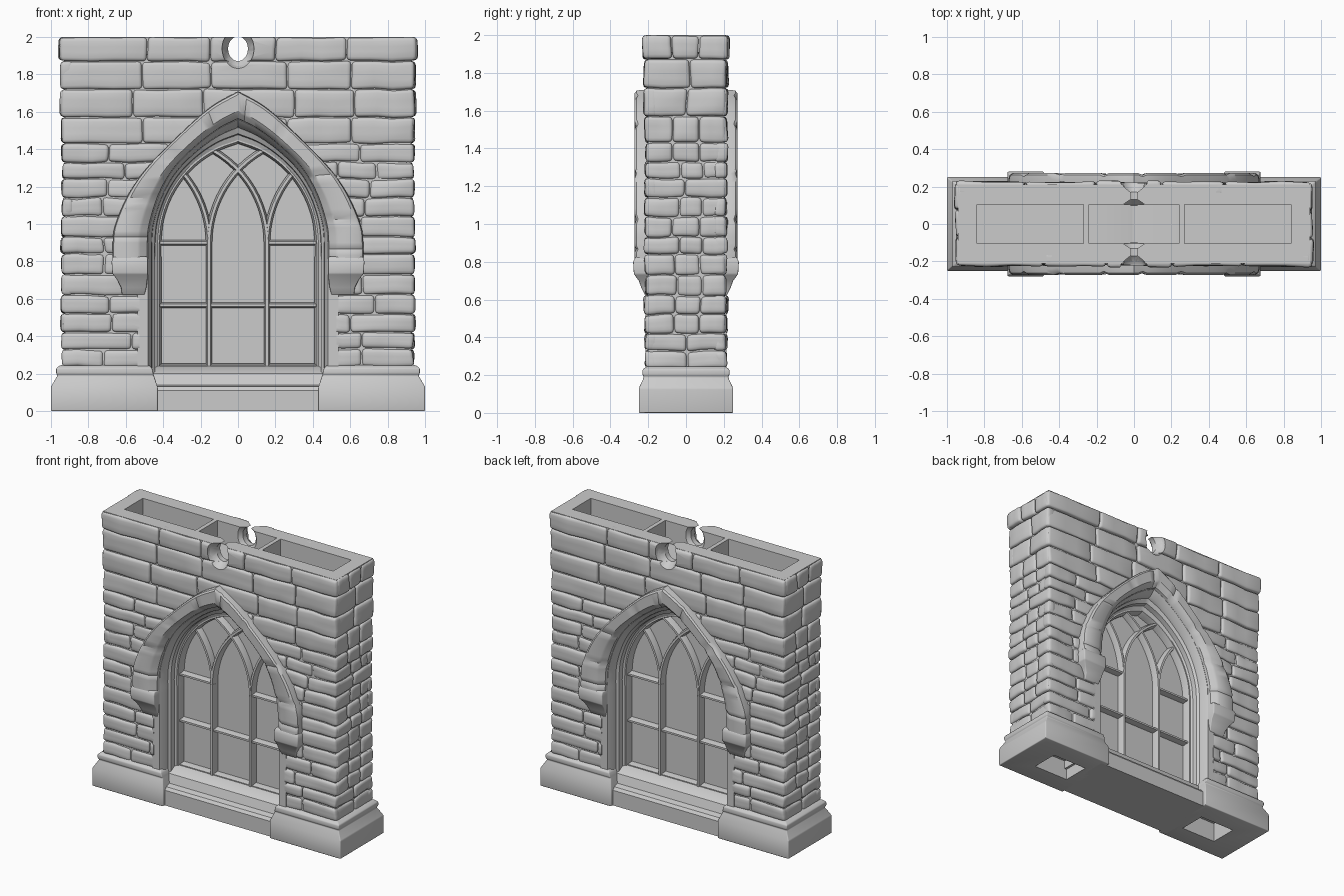
import bpy, bmesh, math, random
from mathutils import Vector, noise

if "Cube" in bpy.data.objects:
    bpy.data.objects.remove(bpy.data.objects["Cube"])

random.seed(7)


def finish(name, bm):
    bmesh.ops.recalc_face_normals(bm, faces=bm.faces[:])
    me = bpy.data.meshes.new(name)
    bm.to_mesh(me)
    bm.free()
    ob = bpy.data.objects.new(name, me)
    bpy.context.collection.objects.link(ob)
    return ob


def skin(name, rings):
    """Solid through a list of equal closed rings, capped at both ends."""
    bm = bmesh.new()
    vs = [[bm.verts.new(p) for p in r] for r in rings]
    n = len(vs[0])
    for a, b in zip(vs, vs[1:]):
        for i in range(n):
            bm.faces.new((a[i], a[(i + 1) % n], b[(i + 1) % n], b[i]))
    bm.faces.new(vs[0])
    bm.faces.new(vs[-1])
    return finish(name, bm)


def stack(name, levels):
    """Rectangles (x0, x1, half_y, z) stacked upwards."""
    return skin(name, [[(a, -y, z), (b, -y, z), (b, y, z), (a, y, z)] for a, b, y, z in levels])


def activate(ob):
    bpy.ops.object.select_all(action='DESELECT')
    ob.select_set(True)
    bpy.context.view_layer.objects.active = ob


def cut(ob, cutter):
    m = ob.modifiers.new("cut", 'BOOLEAN')
    m.operation, m.solver, m.object = 'DIFFERENCE', 'EXACT', cutter
    activate(ob)
    bpy.ops.object.modifier_apply(modifier=m.name)


def bevel(ob, w):
    m = ob.modifiers.new("bevel", 'BEVEL')
    m.width, m.segments = w, 3
    activate(ob)
    bpy.ops.object.modifier_apply(modifier=m.name)


def add_stone(bm, lo, hi, r=0.02):
    """Rounded, slightly lumpy block made of six 7 x 7 grids."""
    lo, hi = Vector(lo), Vector(hi)
    c, h = (lo + hi) / 2, (hi - lo) / 2
    made = {}

    def vert(key):
        if key not in made:
            p, q = Vector(), Vector()
            for i, u in enumerate(key):
                inner = h[i] - r
                mag = {7: h[i], 5: h[i] - 0.3 * r, 3: inner, 1: inner / 3}[abs(u)]
                p[i] = math.copysign(mag, u)
                q[i] = math.copysign(min(mag, inner), u)
            p = c + q + (p - q).normalized() * r
            made[key] = bm.verts.new(p + noise.noise_vector(p * 7) * 0.010)
        return made[key]

    for ax in range(3):
        for s in (-7, 7):
            for u in range(-7, 7, 2):
                for v in range(-7, 7, 2):
                    quad = []
                    for a, b in ((u, v), (u + 2, v), (u + 2, v + 2), (u, v + 2)):
                        k = [a, b]
                        k.insert(ax, s)
                        quad.append(vert(tuple(k)))
                    bm.faces.new(quad)


def splits(a, b, wmin, wmax):
    xs = [a]
    while b - xs[-1] > wmax + wmin:
        xs.append(xs[-1] + random.uniform(wmin, wmax))
    if b - xs[-1] > wmax:
        xs.append((xs[-1] + b) / 2)
    return xs + [b]


# Arch curves: hood outer, hood inner and window, matched point by point
OUTER = [(.67, .8), (.67, .9), (.655, 1.0), (.58, 1.17), (.47, 1.32), (.28, 1.51), (.14, 1.63), (0, 1.71)]
INNER = [(.48, .8), (.48, .9), (.47, 1.0), (.42, 1.16), (.34, 1.3), (.22, 1.42), (.1, 1.51), (0, 1.56)]
R, SPRING, HALF = 0.567, 0.9, 0.43
TH = math.acos((R - HALF) / R)
WIN = [(HALF, .8)] + [(HALF - R + R * math.cos(TH * i / 6), SPRING + R * math.sin(TH * i / 6)) for i in range(7)]


def smooth(pts, steps=6):
    P = [Vector(p) for p in pts]
    P = [2 * P[0] - P[1]] + P + [2 * P[-1] - P[-2]]
    out = []
    for a, b, c, d in zip(P, P[1:], P[2:], P[3:]):
        for k in range(steps):
            t = k / steps
            out.append(0.5 * (2 * b + (c - a) * t + (2 * a - 5 * b + 4 * c - d) * t * t
                              + (3 * b - a - 3 * c + d) * t ** 3))
    return out + [P[-2]]


O, I, W = smooth(OUTER), smooth(INNER), smooth(WIN)


def arch(s, z0=None):
    """Full arch; s=-1 window edge, 0 hood inner edge, 1 hood outer edge."""
    half = [i.lerp(o, s) if s >= 0 else i.lerp(w, -s) for o, i, w in zip(O, I, W)]
    if z0 is not None:
        half = [Vector((half[0].x, z0))] + half
    return half + [Vector((-p.x, p.y)) for p in reversed(half[:-1])]


def loft(name, profile, z0=None, groove=0):
    prof = profile + [(s, -y) for s, y in reversed(profile)]
    cols = [(arch(s, z0), y) for s, y in prof]
    rings = []
    for j in range(len(cols[0][0])):
        f = 0.965 if groove and j % groove == groove // 2 else 1
        rings.append([(c[j].x, y * f, c[j].y) for c, y in cols])
    return skin(name, rings)


def prism(name, pts, y):
    return skin(name, [[(p.x, s, p.y) for p in pts] for s in (-y, y)])


def bar(name, path, w=0.034, y=0.085):
    """Chamfered bar following a path in the window plane."""
    path = [Vector(p) for p in path]
    sec = [(.5, -.6), (.22, -1), (-.22, -1), (-.5, -.6), (-.5, .6), (-.22, 1), (.22, 1), (.5, .6)]
    rings = []
    for i, p in enumerate(path):
        t = (path[min(i + 1, len(path) - 1)] - path[max(i - 1, 0)]).normalized()
        rings.append([(p.x - t.y * a * w, b * y, p.y + t.x * a * w) for a, b in sec])
    return skin(name, rings)


# Cutters: arch opening, top cavities, key hole, base sockets
opening = prism("opening_cutter", arch(.25, .1), .5)
cavities = [stack("cavity_cutter", [(a, b, .105, 1.84), (a, b, .105, 2.2)])
            for a, b in ((-.84, -.27), (-.24, .24), (.27, .84))]
hole_prof = [(-.3, .115), (-.215, .105), (-.17, .066), (-.13, .066), (-.1, .1)]
hole_prof += [(-y, r) for y, r in reversed(hole_prof)]
keyhole = skin("keyhole_cutter", [[(.8 * r * math.cos(k * math.pi / 16), y, 1.937 + r * math.sin(k * math.pi / 16))
                                   for k in range(32)] for y, r in hole_prof])
sockets = [stack("socket_cutter", [(s * .66 - .14, s * .66 + .14, .1, -.1), (s * .66 - .14, s * .66 + .14, .1, .14)])
           for s in (-1, 1)]

# Wall core
core = stack("wall_core", [(-.925, .925, .2, .2), (-.925, .925, .2, 1.9), (-.94, .94, .21, 1.91), (-.94, .94, .21, 2)])
for c in [opening, keyhole] + cavities:
    cut(core, c)

# Stone facing in courses: front and right side, then turned to back and left
COURSES = [.235, .33, .42, .52, .62, .73, .84, .93, 1.04, 1.14, 1.24, 1.33, 1.43, 1.57, 1.72, 1.87, 2.0]
front, side = bmesh.new(), bmesh.new()
g = 0.002
for z0, z1 in zip(COURSES, COURSES[1:]):
    big = z1 > 1.5
    out = 0.012 if z1 == 2.0 else random.uniform(-.002, .004)
    xs = splits(-.942 - out, .942 + out, *((.3, .5) if big else (.2, .38)))
    for a, b in zip(xs, xs[1:]):
        d = out + random.uniform(-.004, .004)
        add_stone(front, (a + g, -.215 - d, z0 + g), (b - g, -.15, z1 - g))
    ys = splits(-.212, .212, .12, .24)
    for a, b in zip(ys, ys[1:]):
        d = out + random.uniform(-.004, .004)
        add_stone(side, (.88, a + g, z0 + g), (.942 + d, b - g, z1 - g))
front = finish("front_stones", front)
side = finish("right_stones", side)
cut(front, opening)
cut(front, keyhole)
for ob, name in ((front, "back_stones"), (side, "left_stones")):
    twin = ob.copy()
    twin.data = ob.data.copy()
    twin.name = name
    twin.rotation_euler.z = math.pi
    bpy.context.collection.objects.link(twin)

# Plinth blocks under each pier, with base sockets
for s, sock in zip((-1, 1), sockets):
    levels = [(.43, 1, .25, 0), (.43, 1, .25, .13), (.45, .965, .222, .19), (.452, .972, .23, .2),
              (.46, .972, .23, .23), (.475, .95, .21, .245)]
    plinth = stack("plinth", [(*sorted((s * a, s * b)), y, z) for a, b, y, z in levels])
    bevel(plinth, .008)
    cut(plinth, sock)

# Sill between the piers
sill = [(.225, 0), (.225, .11), (.21, .13), (.17, .14), (.15, .2), (.09, .24)]
sill += [(-y, z) for y, z in reversed(sill)]
skin("sill", [[(x, y, z) for y, z in sill] for x in (-.48, .48)])

# Splayed jamb and raised hood arch
loft("jamb", [(-1, -.09), (-.75, -.1), (-.7, -.135), (-.4, -.15), (-.35, -.175), (0, -.215), (.3, -.215)], z0=.08)
loft("hood_arch", [(0, -.2), (.03, -.235), (.22, -.262), (.3, -.27), (.88, -.272), (.97, -.262), (1, -.24), (1, -.19)],
     groove=9)

# Corbels ending the hood
for s in (-1, 1):
    levels = [(.5, .62, .215, .62), (.49, .625, .235, .66), (.485, .645, .25, .7), (.482, .672, .276, .735),
              (.482, .676, .28, .8), (.484, .668, .268, .825)]
    bevel(stack("corbel", [(*sorted((s * a, s * b)), y, z) for a, b, y, z in levels]), .006)

# Window panes, frame and tracery
prism("window_pane", arch(-1, .2), .035)
bar("window_frame", arch(-1, .2), .04, .09)
M = 0.155
for s in (-1, 1):
    bar("mullion", [(s * M, .2), (s * M, SPRING)])
    bar("side_transom", [(s * M, SPRING), (s * HALF, SPRING)], .03, .075)
    for d, reach in ((-1, (M + HALF) / 2), (1, (HALF - M) / 2)):
        # inward branch crosses to the far arch, outward branch meets the near one
        a1 = math.acos((R - reach) / R)
        bar("tracery", [(s * (M + d * R * (1 - math.cos(a1 * k / 12))), SPRING + R * math.sin(a1 * k / 12))
                        for k in range(13)], .034, .083 if d < 0 else .081)
bar("lower_transom", [(-HALF, .565), (HALF, .565)], .03, .077)
bar("bottom_rail", [(-HALF, .24), (HALF, .24)], .03, .077)

# Remove helpers, shade smooth with crisp edges
for c in [opening, keyhole] + cavities + sockets:
    bpy.data.objects.remove(c)
for ob in list(bpy.context.scene.objects):
    activate(ob)
    bpy.ops.object.shade_smooth_by_angle(angle=math.radians(35))
